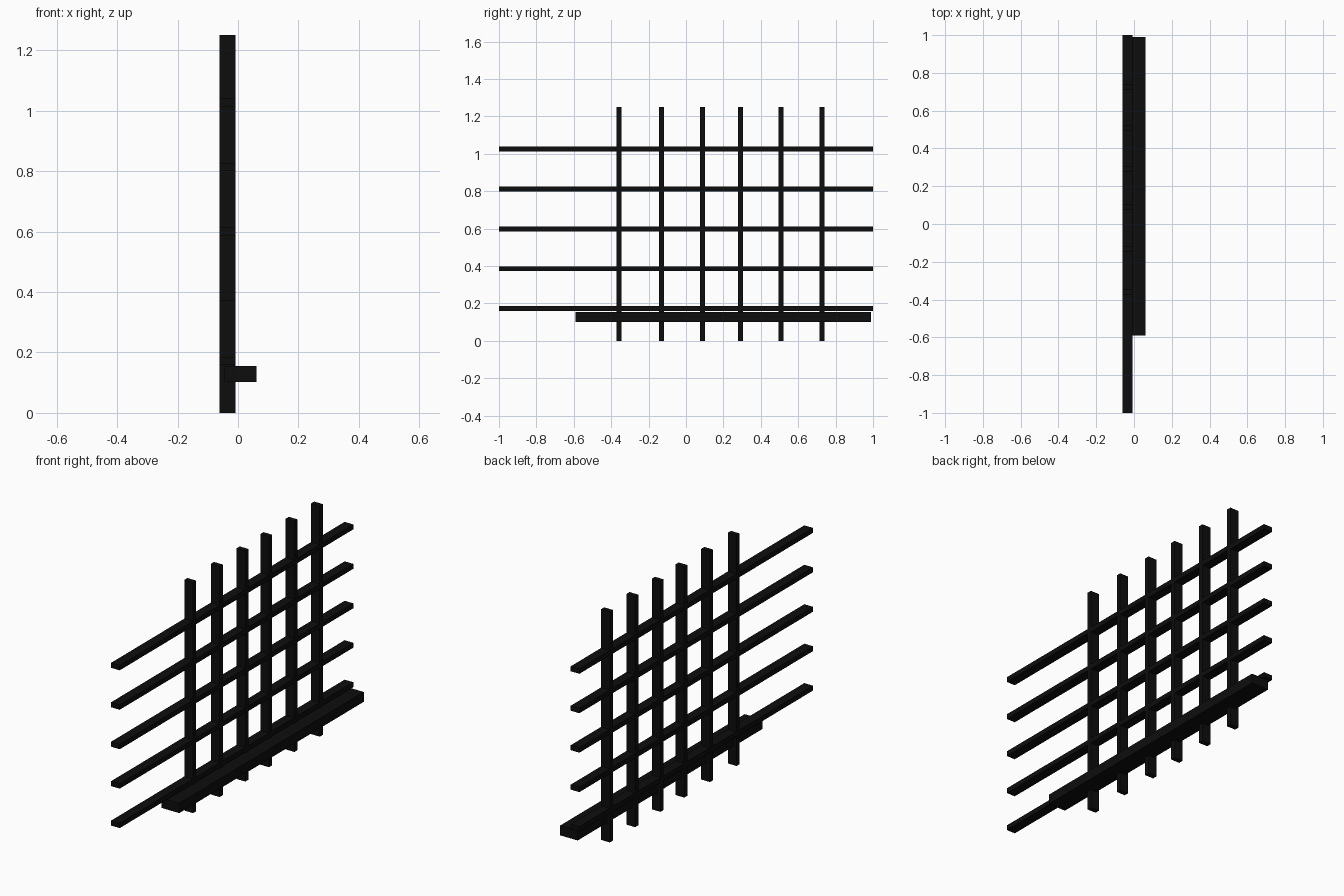
import bpy

if "Cube" in bpy.data.objects:
    bpy.data.objects.remove(bpy.data.objects["Cube"])

black = bpy.data.materials.new("black_paint")
black.diffuse_color = (0.004, 0.004, 0.004, 1)
black.use_nodes = True
black.node_tree.nodes["Principled BSDF"].inputs["Base Color"].default_value = black.diffuse_color


def bar(name, x, y, z):
    """Box spanning the given (min, max) ranges."""
    bpy.ops.mesh.primitive_cube_add(size=1, location=[(a + b) / 2 for a, b in (x, y, z)])
    ob = bpy.context.object
    ob.name = name
    ob.scale = [b - a for a, b in (x, y, z)]
    bpy.ops.object.transform_apply(location=False, rotation=False, scale=True)
    ob.data.materials.append(black)
    return ob


DEPTH = (-0.061, -0.009)   # shared depth of the lattice
HALF = 0.0133              # half thickness of a lattice bar

# Upright bars, slightly uneven spacing
for i, y in enumerate((-0.359, -0.131, 0.089, 0.292, 0.509, 0.726)):
    bar(f"upright_bar_{i + 1}", DEPTH, (y - HALF, y + HALF), (0, 1.25))

# Long horizontal bars
for i in range(5):
    z = 0.172 + i * 0.2137
    bar(f"horizontal_bar_{i + 1}", DEPTH, (-1, 1), (z - HALF, z + HALF))

# Thick bottom rail projecting forward
bar("bottom_rail", (-0.044, 0.061), (-0.59, 0.99), (0.102, 0.155))
